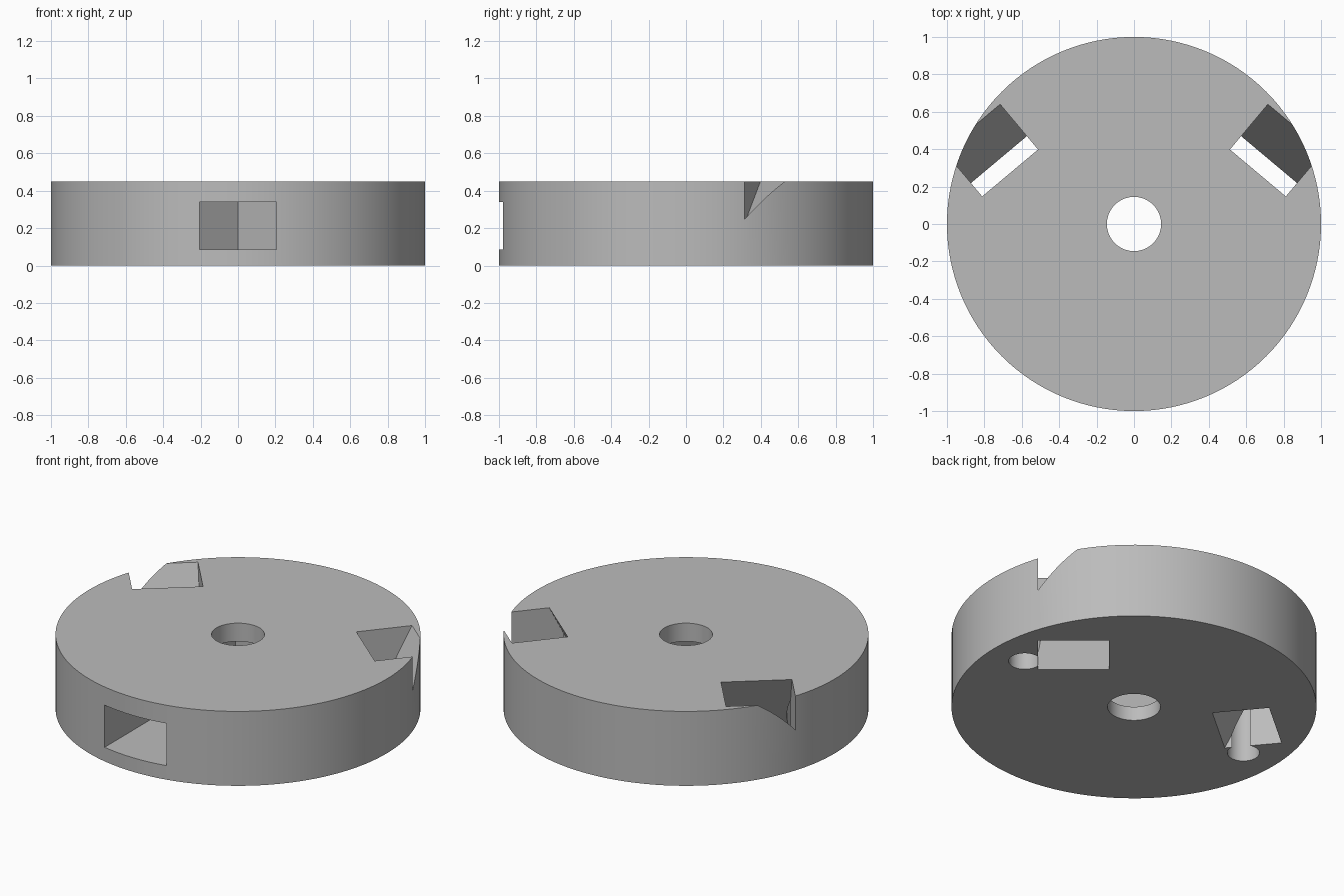
import bpy, bmesh
from math import radians, cos, sin
from mathutils import Vector

cube = bpy.data.objects.get("Cube")
if cube:
    bpy.data.objects.remove(cube, do_unlink=True)

HEIGHT = 0.45
grey = bpy.data.materials.new("plain grey")
grey.use_nodes = True
colour = (0.5, 0.5, 0.5, 1)
grey.diffuse_color = colour
grey.node_tree.nodes["Principled BSDF"].inputs["Base Color"].default_value = colour


def prism(name, bottom, top, z0, z1):
    """Solid between two matching outlines at two heights."""
    bm = bmesh.new()
    low = [bm.verts.new((x, y, z0)) for x, y in bottom]
    high = [bm.verts.new((x, y, z1)) for x, y in top]
    bm.faces.new(low[::-1])
    bm.faces.new(high)
    for i in range(len(low)):
        j = (i + 1) % len(low)
        bm.faces.new((low[i], low[j], high[j], high[i]))
    bmesh.ops.recalc_face_normals(bm, faces=bm.faces)
    mesh = bpy.data.meshes.new(name)
    bm.to_mesh(mesh)
    bm.free()
    mesh.materials.append(grey)
    obj = bpy.data.objects.new(name, mesh)
    bpy.context.collection.objects.link(obj)
    return obj


def cylinder(name, radius, z0, z1, x=0, sides=64):
    turn = radians(360) / sides
    ring = [(x + radius * cos(i * turn), radius * sin(i * turn)) for i in range(sides)]
    return prism(name, ring, ring, z0, z1)


def cut(target, cutter):
    cutter.hide_render = True
    mod = target.modifiers.new(cutter.name, "BOOLEAN")
    mod.operation = "DIFFERENCE"
    mod.solver = "EXACT"
    mod.object = cutter
    bpy.context.view_layer.objects.active = target
    bpy.ops.object.modifier_apply(modifier=mod.name)
    bpy.data.objects.remove(cutter, do_unlink=True)


# Main disc and its centre bore
disc = cylinder("disc_body", 1, 0, HEIGHT, sides=128)

# Pocket opening at the front with a pointed back wall
plan = [(-0.207, -1.2), (0.207, -1.2), (0.207, 0.27), (0, 0.445), (-0.207, 0.27)]
cut(disc, prism("front_pocket", plan, plan, 0.085, 0.34))
cut(disc, cylinder("centre_bore", 0.145, -0.1, HEIGHT + 0.1))

# Leaning slots and blind holes, mirrored left and right
along = Vector((sin(radians(50)), -cos(radians(50))))
across = Vector((cos(radians(50)), sin(radians(50))))
LEAN = 0.495


def slot_outline(z, side):
    corners = [(0.137, 0.412), (0.527, 0.412), (0.527, 0.728), (0.137, 0.728)]
    points = [along * a + across * (b + LEAN * z) for a, b in corners]
    return [(side * p.x, p.y) for p in points]


for side in (1, -1):
    z0, z1 = -0.1, HEIGHT + 0.1
    cut(disc, prism("slot", slot_outline(z0, side), slot_outline(z1, side), z0, z1))
    cut(disc, cylinder("blind_hole", 0.088, -0.1, 0.34, x=side * 0.782))

# Smooth the round walls, keep the cut edges sharp
bpy.ops.object.select_all(action="DESELECT")
disc.select_set(True)
bpy.context.view_layer.objects.active = disc
bpy.ops.object.shade_smooth_by_angle(angle=radians(30))
